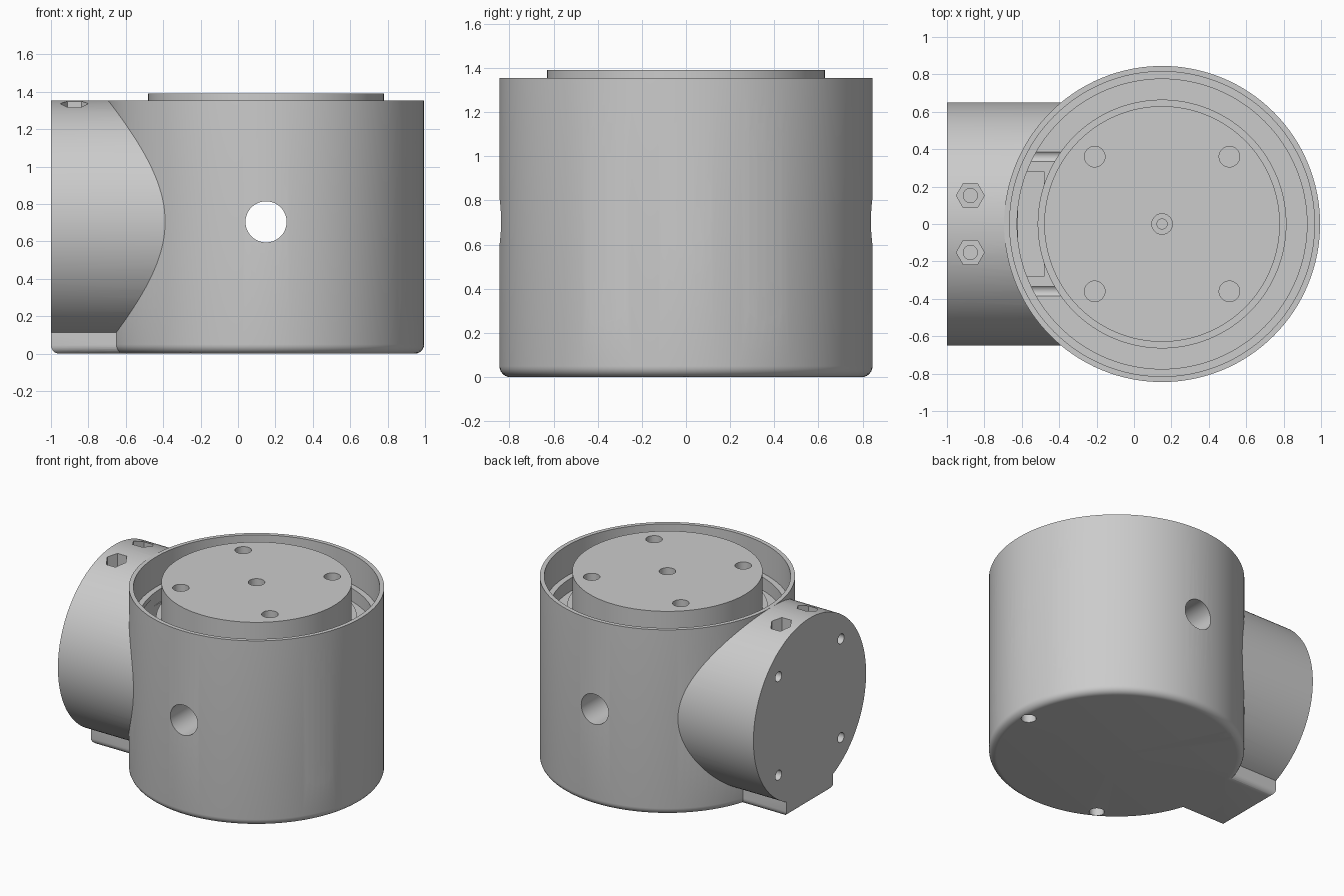
import bpy, bmesh, math
from mathutils import Matrix

if "Cube" in bpy.data.objects:
    bpy.data.objects.remove(bpy.data.objects["Cube"])

CX, MID = 0.15, 0.705          # drum axis, height of the arm axis
DRUM_R, TOP, FILLET = 0.845, 1.355, 0.05

grey = bpy.data.materials.new("plain grey")
grey.use_nodes = True
grey.diffuse_color = (0.6, 0.6, 0.6, 1)
grey.node_tree.nodes["Principled BSDF"].inputs["Base Color"].default_value = (0.6, 0.6, 0.6, 1)


def make(name, bm):
    bmesh.ops.recalc_face_normals(bm, faces=bm.faces)
    mesh = bpy.data.meshes.new(name)
    bm.to_mesh(mesh)
    bm.free()
    mesh.materials.append(grey)
    ob = bpy.data.objects.new(name, mesh)
    bpy.context.collection.objects.link(ob)
    return ob


def rod(name, axis, radius, start, end, a, b, sides=48):
    """Cylinder along an axis; a and b are the other two coordinates in xyz order."""
    bm = bmesh.new()
    bmesh.ops.create_cone(bm, cap_ends=True, segments=sides, radius1=radius,
                          radius2=radius, depth=end - start)
    m = (start + end) / 2
    if axis == "x":
        mat = Matrix.Translation((m, a, b)) @ Matrix.Rotation(math.pi / 2, 4, "Y")
    elif axis == "y":
        mat = Matrix.Translation((a, m, b)) @ Matrix.Rotation(math.pi / 2, 4, "X")
    else:
        mat = Matrix.Translation((a, b, m)) @ Matrix.Rotation(math.pi / 2, 4, "Z")
    bm.transform(mat)
    return make(name, bm)


def box(name, lo, hi, round_bottom=0):
    bm = bmesh.new()
    bmesh.ops.create_cube(bm, size=1)
    for v in bm.verts:
        v.co = [(l + h) / 2 + c * (h - l) for c, l, h in zip(v.co, lo, hi)]
    if round_bottom:
        edges = [e for e in bm.edges if all(v.co.z < lo[2] + 0.001 for v in e.verts)]
        bmesh.ops.bevel(bm, geom=edges, offset=round_bottom, segments=6,
                        profile=0.5, affect="EDGES")
    return make(name, bm)


def combine(target, tool, operation):
    mod = target.modifiers.new("cut", "BOOLEAN")
    mod.operation, mod.solver, mod.object = operation, "EXACT", tool
    with bpy.context.temp_override(object=target, active_object=target):
        bpy.ops.object.modifier_apply(modifier=mod.name)
    bpy.data.objects.remove(tool)


# Drum with rounded base, stepped ring groove and raised centre plug
arc = [math.radians(-90 + 15 * i) for i in range(7)]
profile = [(0, 0)]
profile += [(DRUM_R - FILLET + FILLET * math.cos(t), FILLET + FILLET * math.sin(t)) for t in arc]
profile += [(DRUM_R, TOP), (0.815, TOP), (0.815, 1.135), (0.775, 1.135), (0.775, 1.04),
            (0.665, 1.04), (0.665, 1.135), (0.63, 1.135), (0.63, 1.39), (0, 1.39)]
bm = bmesh.new()
verts = [bm.verts.new((r, 0, z)) for r, z in profile]
edges = [bm.edges.new(pair) for pair in zip(verts, verts[1:])]
bmesh.ops.spin(bm, geom=verts + edges, cent=(0, 0, 0), axis=(0, 0, 1),
               angle=math.tau, steps=128)
bmesh.ops.remove_doubles(bm, verts=bm.verts, dist=0.0005)
bm.transform(Matrix.Translation((CX, 0, 0)))
housing = make("housing", bm)

# Horizontal arm and its foot
arm = rod("arm", "x", 0.65, -1, 0.1, 0, MID, 128)
combine(arm, rod("arm_trim", "z", 0.83, -0.5, 2, CX, 0, 128), "DIFFERENCE")
combine(housing, arm, "UNION")
combine(housing, box("foot", (-1, -0.27, 0), (-0.4, 0.27, 0.13), 0.045), "UNION")

# Pocket in the groove beside the arm
cutters = [box("pocket", (-0.62, -0.28, 0.95), (-0.48, 0.28, 1.1))]

# Cross bores through the drum and arm
cutters += [rod("long_bore", "x", 0.11, -1.2, 1.2, 0, MID),
            rod("cross_bore", "y", 0.11, -1.2, 1.2, CX, MID)]

for side in (-1, 1):
    y = side * 0.36
    # Counterbored bolt holes
    for z in (MID - 0.36, MID + 0.36):
        cutters += [rod("counterbore", "x", 0.09, -0.6, 1.2, y, z),
                    rod("bolt_hole", "x", 0.036, -1.2, 0, y, z, 32)]
    # Plug holes
    for x in (CX - 0.36, CX + 0.36):
        cutters.append(rod("plug_hole", "z", 0.055, 1.2, 1.6, x, y, 32))
    # Hexagonal nut traps on the arm
    cutters += [rod("nut_trap", "z", 0.075, 1.25, 1.6, -0.875, side * 0.152, 6),
                rod("nut_hole", "z", 0.038, 1.1, 1.4, -0.875, side * 0.152, 32)]

# Stepped centre hole in the plug
cutters += [rod("centre_hole", "z", 0.055, 1.25, 1.6, CX, 0, 32),
            rod("centre_pilot", "z", 0.027, 1.1, 1.4, CX, 0, 32)]

# Three blind holes in the base
for i in range(3):
    t = i * math.tau / 3
    cutters.append(rod("base_hole", "z", 0.05, -0.2, 0.12,
                       CX + 0.76 * math.cos(t), 0.76 * math.sin(t), 32))

for cutter in cutters:
    combine(housing, cutter, "DIFFERENCE")

bpy.ops.object.select_all(action="DESELECT")
housing.select_set(True)
bpy.context.view_layer.objects.active = housing
bpy.ops.object.shade_smooth_by_angle(angle=math.radians(30))
